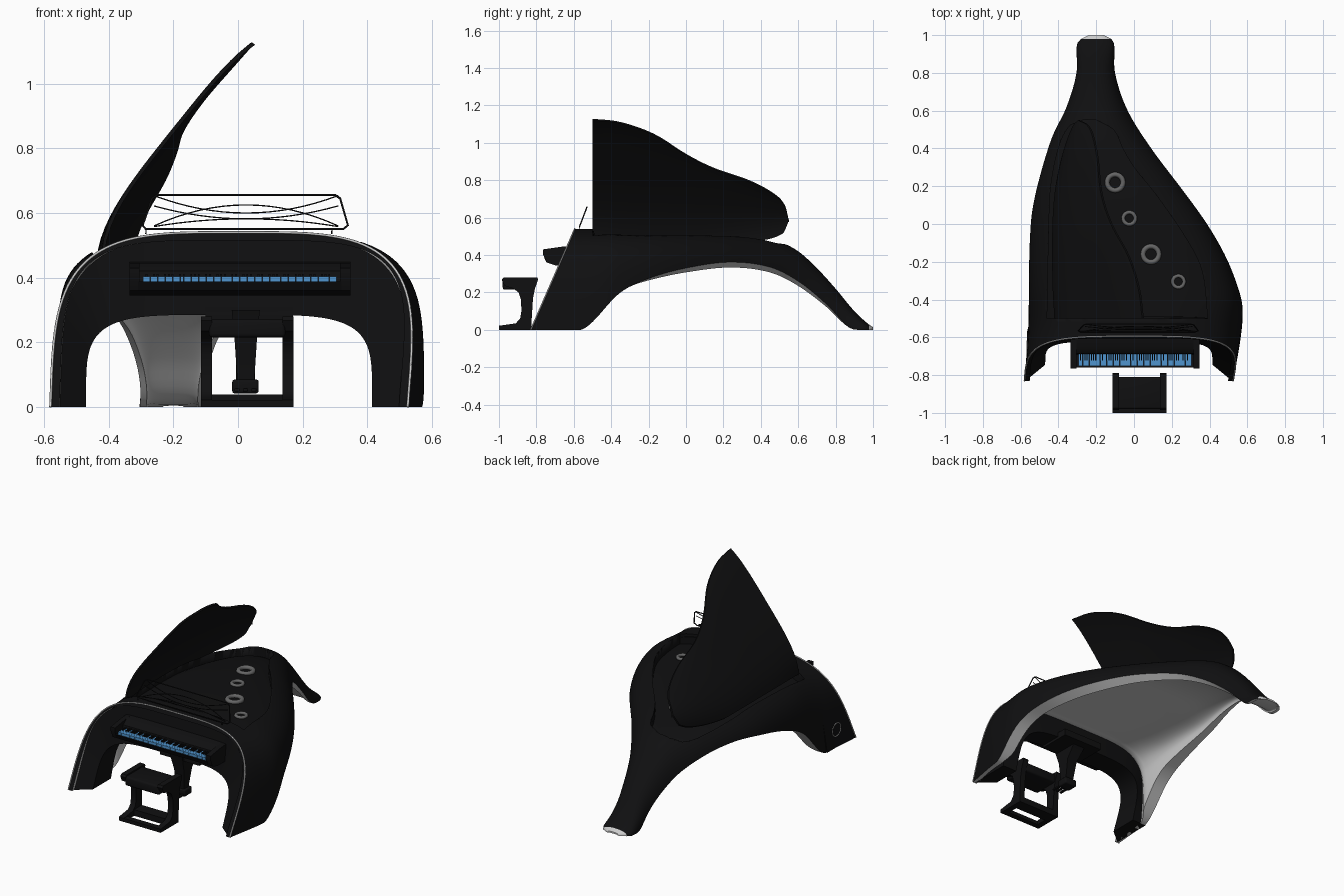
import bpy, bmesh, math
from mathutils import Vector, Matrix

if "Cube" in bpy.data.objects:
    bpy.data.objects.remove(bpy.data.objects["Cube"])

def mat(name, c):
    m = bpy.data.materials.new(name)
    m.diffuse_color = (*c, 1)
    m.use_nodes = True
    m.node_tree.nodes["Principled BSDF"].inputs["Base Color"].default_value = m.diffuse_color
    return m
BLACK, GREY = mat("black", (.005, .005, .0055)), mat("underside_grey", (.6, .6, .6))
RING, BLUE = mat("ring_grey", (.13, .13, .13)), mat("key_blue", (.08, .3, .62))

def tab(pts):
    """Smooth interpolation through (y, value) points."""
    def f(y):
        if y <= pts[0][0]: return pts[0][1]
        if y >= pts[-1][0]: return pts[-1][1]
        i = max(k for k in range(len(pts) - 1) if pts[k][0] <= y)
        def slope(k):
            a, b = pts[max(k - 1, 0)], pts[min(k + 1, len(pts) - 1)]
            return (b[1] - a[1]) / (b[0] - a[0])
        (x0, v0), (x1, v1) = pts[i], pts[i + 1]
        h = x1 - x0; t = (y - x0) / h
        return ((2*t**3 - 3*t*t + 1) * v0 + (t**3 - 2*t*t + t) * h * slope(i)
                + (3*t*t - 2*t**3) * v1 + (t**3 - t*t) * h * slope(i + 1))
    return f

# shell outline: left, right, top, lower rim, rim slant, underside height and width, corner sharpness
XL = tab([(-.83, -.58), (-.55, -.56), (0, -.55), (.2, -.52), (.45, -.445), (.62, -.36), (.8, -.305), (.95, -.302), (.98, -.28), (1, -.24)])
XR = tab([(-.83, .525), (-.6, .565), (-.45, .575), (-.35, .555), (-.18, .49), (0, .39), (.2, .25), (.4, .1), (.6, -.03), (.8, -.1), (.95, -.105), (.98, -.12), (1, -.16)])
ZT = tab([(-.9, .54), (-.3, .54), (0, .535), (.3, .51), (.5, .47), (.6, .42), (.7, .33), (.8, .22), (.9, .1), (.97, .035), (1, .014)])
ZBt = tab([(-.9, 0), (-.56, 0), (-.35, .2), (-.17, .285), (.05, .34), (.25, .362), (.45, .335), (.6, .26), (.75, .138), (.87, .014), (.92, 0), (1, 0)])
DROP = tab([(-.3, 0), (-.1, .018), (.2, .028), (.6, .025), (.82, .008), (.87, 0)])
ZI = tab([(-.9, .515), (-.6, .515), (-.56, .515), (-.5, .41), (-.45, .405), (0, .4), (.25, .395), (.45, .352), (.6, .275), (.75, .15), (.87, .03), (.95, .008), (1, .004)])
WI = tab([(-.9, .95), (-.56, .94), (-.48, .87), (0, .84), (.6, .8), (1, .8)])
NE = tab([(-.9, 3.8), (-.5, 3.7), (0, 3), (.5, 2.5), (1, 2.3)])
ZB = lambda y: max(0, ZBt(y))

def section(y):
    base = .75 * ZB(y)
    return (XL(y) + XR(y)) / 2, (XR(y) - XL(y)) / 2, base, ZT(y) - base, NE(y)

def arc(c, hw, base, h, n, zlow, k):
    """Superellipse arch as (x, z) points, starting at height zlow."""
    t0 = math.asin(min(1, (max(0, zlow - base) / h) ** (n / 2)))
    out = []
    for i in range(k + 1):
        t = t0 + (math.pi - 2 * t0) * i / k
        co = math.cos(t)
        out.append((c + hw * math.copysign(abs(co) ** (2 / n), co), base + h * max(0, math.sin(t)) ** (2 / n)))
    return out

def surf(x, y):
    c, hw, base, h, n = section(y)
    return base + h * (1 - min(.999, abs(x - c) / hw) ** n) ** (1 / n)

def finish(bm, name, mats, angle=35):
    bmesh.ops.recalc_face_normals(bm, faces=bm.faces)
    me = bpy.data.meshes.new(name)
    bm.to_mesh(me); bm.free()
    for m in mats: me.materials.append(m)
    me.shade_smooth()
    me.set_sharp_from_angle(angle=math.radians(angle))
    ob = bpy.data.objects.new(name, me)
    bpy.context.collection.objects.link(ob)
    return ob

def box(name, x, y, z, m=BLACK, bevel=0):
    bm = bmesh.new()
    bmesh.ops.create_cube(bm, size=1)
    for v in bm.verts:
        v.co = [(a + b) / 2 + s * (b - a) for (a, b), s in zip((x, y, z), v.co)]
    if bevel:
        bmesh.ops.bevel(bm, geom=bm.edges[:], offset=bevel, segments=3, profile=.5, affect='EDGES')
    return finish(bm, name, [m])

def side_profile(name, pts, x0, x1):
    """Extrude a (y, z) outline along x."""
    bm = bmesh.new()
    f = bm.faces.new([bm.verts.new((x0, y, z)) for y, z in pts])
    r = bmesh.ops.extrude_face_region(bm, geom=[f])
    bmesh.ops.translate(bm, vec=(x1 - x0, 0, 0), verts=[v for v in r['geom'] if isinstance(v, bmesh.types.BMVert)])
    return finish(bm, name, [BLACK], 40)

def wire(name, pts, r, m=BLACK, closed=False):
    cu = bpy.data.curves.new(name, 'CURVE')
    cu.dimensions = '3D'; cu.bevel_depth = r; cu.bevel_resolution = 1
    s = cu.splines.new('POLY')
    s.points.add(len(pts) - 1)
    for p, q in zip(s.points, pts): p.co = (*q, 1)
    s.use_cyclic_u = closed
    cu.materials.append(m)
    bpy.context.collection.objects.link(bpy.data.objects.new(name, cu))

def loft(bm, rings, wrap=False):
    """Skin closed rings; cap both ends unless they wrap round."""
    n = len(rings[0])
    for a, b in zip(rings, rings[1:] + rings[:1] if wrap else rings[1:]):
        for i in range(n):
            bm.faces.new((a[i], a[(i+1) % n], b[(i+1) % n], b[i]))
    if not wrap:
        return bm.faces.new(rings[0]), bm.faces.new(rings[-1])

def patch(name, L, R, lo, hi):
    """Solid following the shell top between outlines L(y) and R(y)."""
    bm = bmesh.new()
    rings, nu, nv = [], 20, 40
    for j in range(nv + 1):
        y = -.5 + 1.05 * math.sin(j / nv * math.pi / 2)
        xs = [L(y) + (R(y) - L(y)) * i / nu for i in range(nu + 1)]
        pts = [(x, y, surf(x, y) + lo) for x in xs] + [(x, y, surf(x, y) + hi) for x in xs[::-1]]
        rings.append([bm.verts.new(p) for p in pts])
    loft(bm, rings)
    return finish(bm, name, [BLACK])

# arched shell: loft of U-shaped sections, front cut on a slant
bm = bmesh.new()
K, NS, rings = 48, 90, []
for j in range(NS + 1):
    y = -.9 + 1.9 * j / NS
    c, hw, base, h, n = section(y)
    zi = max(0, ZB(y) - DROP(y))
    pts = arc(c, hw, base, h, n, ZB(y), K) + arc(c, hw * WI(y), zi, max(.003, ZI(y) - zi), n + .8, zi, K)[::-1]
    rings.append([bm.verts.new((x, y, z)) for x, z in pts])
loft(bm, rings)[1].material_index = 1
outer = {v for r in rings for v in r[:K + 1]}
for f in bm.faces:
    if not all(v in outer for v in f.verts) and f.calc_center_median().y > -.88 or f.calc_center_median().y > .975:
        f.material_index = 1
cut = bmesh.ops.bisect_plane(bm, geom=bm.verts[:] + bm.edges[:] + bm.faces[:], plane_co=(0, -.83, 0),
                             plane_no=Vector((0, -.54, .235)).normalized(), clear_outer=True)
fill = bmesh.ops.edgeloop_fill(bm, edges=[e for e in bm.edges if e.is_boundary])
for f in fill['faces']: f.material_index = 0
bmesh.ops.triangulate(bm, faces=fill['faces'])
shell = finish(bm, "piano_shell", [BLACK, GREY])

# front arch panel inside the shell, its face sloping inward
front = lambda z: -.83 + z * .435
def rim(x, z):
    """Map a point of the front section onto the slanted front edge."""
    c0, h0 = section(-.7)[:2]
    c, hw = section(front(z))[:2]
    return c + hw * (x - c0) / h0
bm = bmesh.new()
rings = []
c, hw = section(-.7)[:2]
for (xo, zo), (xi, zi) in zip(arc(c, hw * .975, 0, .528, 3.75, 0, K), arc(-.0275, .4425, 0, .285, 4.6, 0, K)):
    xo = rim(xo, zo)
    rings.append([bm.verts.new(p) for p in ((xo, front(zo) + .006, zo), (xi, front(zi) + .085, zi),
                                            (xi, -.57 + .3 * zi, zi), (xo, -.57 + .15 * zo, zo))])
loft(bm, rings)
finish(bm, "front_arch_panel", [BLACK])

# recess under the lid
LE = tab([(-.5, -.46), (0, -.45), (.2, -.44), (.4, -.4), (.52, -.34), (.55, -.27)])
RE = tab([(-.5, .39), (-.25, .36), (-.1, .29), (.15, .12), (.3, 0), (.4, -.06), (.5, -.11), (.55, -.2)])
cutter = patch("recess_cutter", LE, RE, -.06, .3)
cutter.hide_render = True
cutter.hide_set(True)
mod = shell.modifiers.new("recess", 'BOOLEAN')
mod.object, mod.operation, mod.solver = cutter, 'DIFFERENCE', 'EXACT'

# raised lid: the same top surface swung about the left hinge
LR = tab([(-.5, .36), (-.35, .335), (-.17, .25), (0, .11), (.15, .02), (.35, -.05), (.48, -.125), (.53, -.19), (.55, -.28)])
lid = patch("lid", lambda y: max(LE(y), -.44), LR, -.006, .006)
hinge = Vector((-.43, 0, .495))
lid.data.transform(Matrix.Translation(hinge) @ Matrix.Rotation(math.radians(-51.3), 4, 'Y') @ Matrix.Translation(-hinge))

# soundboard rings
for x, y, r in ((-.1, .22, .055), (-.025, .03, .042), (.09, -.16, .055), (.235, -.305, .04)):
    bpy.ops.mesh.primitive_torus_add(major_radius=r * .76, minor_radius=r * .24, major_segments=32,
                                     minor_segments=10, location=(x, y, surf(x, y) - .055))
    bpy.context.object.name = "soundboard_ring"
    bpy.context.object.data.materials.append(RING)
    bpy.context.object.data.shade_smooth()

# light trim on the front edge, ring on left leg
wire("front_trim", [(rim(x, z), front(z), z) for x, z in arc(*section(-.7), 0, 60)], .004, GREY)
ringx = XL(-.66) - .001
wire("leg_ring", [(ringx, -.66 + .04 * math.cos(a * math.pi / 16), .11 + .04 * math.sin(a * math.pi / 16)) for a in range(32)], .0025, GREY, True)

# keyboard: cheeks, bed, fallboard, keys
cheek = [(-.765, .43), (-.765, .405), (-.745, .36), (-.7, .345), (-.58, .345), (-.58, .45), (-.66, .445)]
side_profile("left_cheek", cheek, -.335, -.305)
side_profile("right_cheek", cheek, .315, .348)
side_profile("keybed", [(-.76, .388), (-.745, .36), (-.7, .345), (-.58, .345), (-.58, .388)], -.31, .32)
side_profile("fallboard", [(-.69, .385), (-.58, .385), (-.58, .45), (-.655, .445), (-.685, .42)], -.31, .32)
step = .6 / 52
for i in range(52):
    x = -.294 + i * step
    box("white_key", (x, x + step * .93), (-.752, -.68), (.385, .404), BLUE)
    if i % 7 not in (1, 4) and i < 51:
        box("black_key", (x + step * .7, x + step * 1.2), (-.722, -.68), (.4, .412))

# music stand
stand = lambda x, z: (x, -.57 + (z - .55) * .38, z)
wire("stand_frame", [stand(x, z) for x, z in ((-.285, .55), (.325, .55), (.34, .562), (.316, .645), (.3, .656), (-.25, .656), (-.266, .645), (-.295, .562))], .0035, BLACK, True)
for za, zm in ((.558, .582), (.654, .6), (.622, .582), (.56, .625)):
    wire("stand_wire", [stand(.025 + .285 * t / 8, zm + (za - zm) * (t / 8) ** 2) for t in range(-8, 9)], .0022)
wire("stand_base", [(-.285, -.57, .535), (-.285, -.57, .55), (.29, -.57, .55), (.29, -.57, .535)], .002)

# pedal lyre: post tapering downward, block, pedals
post = side_profile("lyre_post", [(-.64, .3), (-.44, .3), (-.53, .2), (-.56, .06), (-.6, .06), (-.61, .2)], -.5, .5)
for v in post.data.vertices:
    v.co.x = .024 + v.co.x * (.05 + .2 * max(0, v.co.z - .1) ** 1.05)
box("lyre_block", (-.1, .17), (-.62, -.42), (.268, .31))
box("pedal_box", (-.018, .064), (-.61, -.54), (.042, .085), bevel=.008)
for x in (-.003, .023, .049):
    box("pedal", (x - .008, x + .008), (-.67, -.6), (.048, .058), bevel=.003)
    wire("pedal_rod", [(x, -.57, .08), (x, -.55, .28)], .003)

# bench: curved side frames, seat, cross bars
leg = [(-1, 0), (-.825, 0), (-.825, .06), (-.818, .17), (-.808, .22), (-.79, .27), (-.795, .28), (-.975, .28),
       (-.985, .268), (-.97, .235), (-.925, .222), (-.895, .2), (-.882, .16), (-.88, .1), (-.887, .06), (-.91, .035), (-1, .022)]
side_profile("bench_left_frame", leg, -.115, -.08)
side_profile("bench_right_frame", leg, .137, .172)
box("bench_seat", (-.09, .147), (-.98, -.81), (.215, .272), bevel=.012)
box("bench_base_bar", (-.085, .142), (-.9, -.825), (0, .038))
box("bench_front_bar", (-.085, .142), (-1, -.965), (0, .022))
